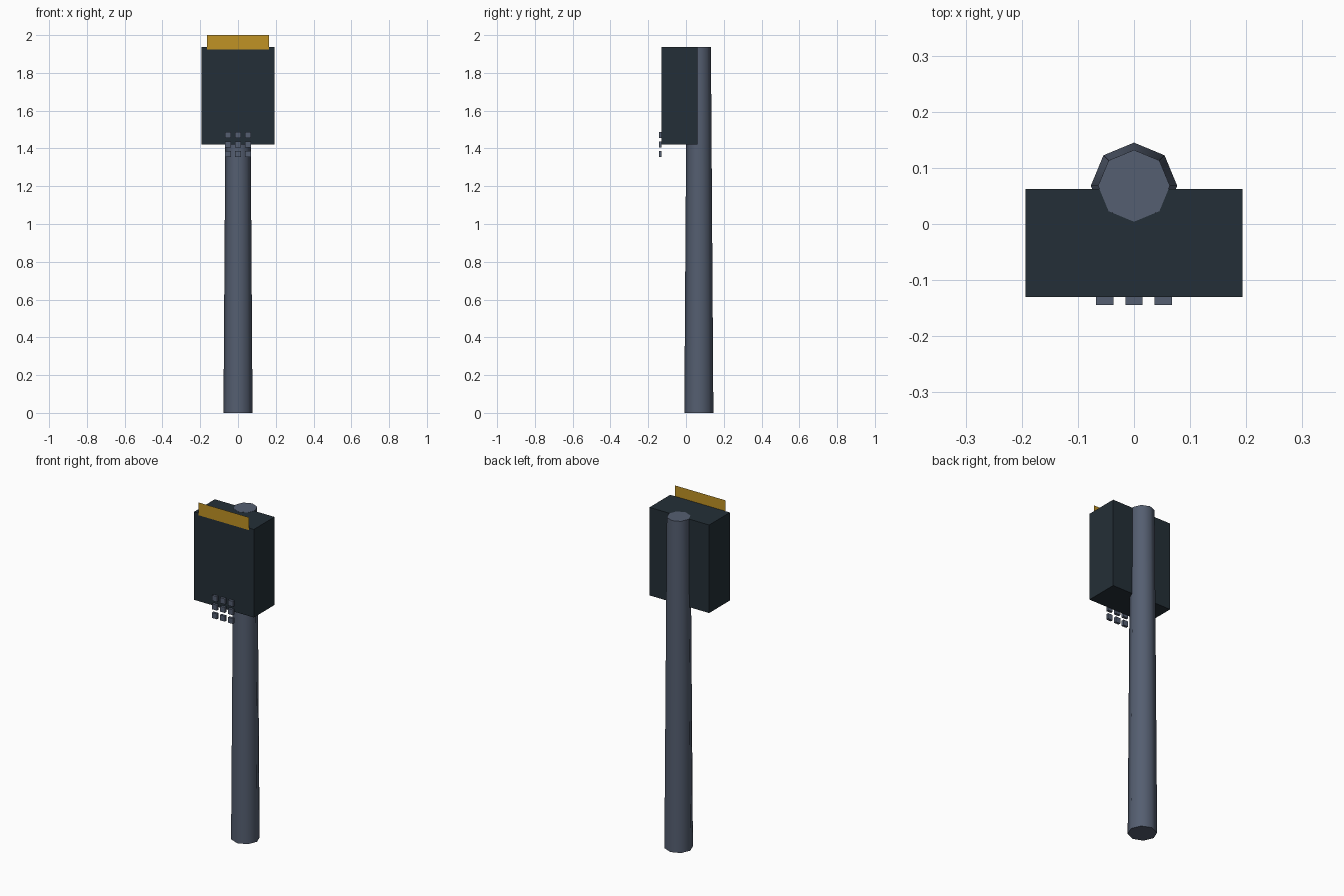
import bpy
import math

cube = bpy.data.objects.get("Cube")
if cube:
    bpy.data.objects.remove(cube, do_unlink=True)


def make_material(name, rgb):
    mat = bpy.data.materials.new(name)
    mat.use_nodes = True
    color = (*rgb, 1)
    mat.diffuse_color = color
    mat.node_tree.nodes["Principled BSDF"].inputs["Base Color"].default_value = color
    return mat


slate = make_material("slate grey", (0.09, 0.113, 0.164))
dark = make_material("dark blue grey", (0.0176, 0.0284, 0.0382))
gold = make_material("gold", (0.53, 0.29, 0.018))


def finish(name, mat):
    obj = bpy.context.object
    obj.name = name
    obj.data.materials.append(mat)
    return obj


def box(name, center, size, mat):
    bpy.ops.mesh.primitive_cube_add(size=1, location=center)
    obj = finish(name, mat)
    obj.scale = size
    bpy.ops.object.transform_apply(location=False, rotation=False, scale=True)
    return obj


# Tapered eight-sided pole with rounded shading
bpy.ops.mesh.primitive_cone_add(vertices=8, radius1=0.077, radius2=0.064,
                                depth=1.938, location=(0, 0.068, 0.969))
finish("pole", slate)
bpy.ops.object.shade_smooth_by_angle(angle=math.radians(50))

# Housing mounted on the front of the pole
box("housing", (0, -0.034, 1.679), (0.387, 0.192, 0.516), dark)

# Round dial lying flat on the housing front
bpy.ops.mesh.primitive_circle_add(vertices=32, radius=0.11, fill_type='NGON',
                                  location=(0, -0.1305, 1.76),
                                  rotation=(math.pi / 2, 0, 0))
finish("dial", dark)

# Thin sign standing above the housing front
bpy.ops.mesh.primitive_plane_add(size=1, location=(0, -0.131, 1.9625),
                                 rotation=(math.pi / 2, 0, 0))
finish("sign", gold).scale = (0.326, 0.075, 1)

# Keypad of three by three keys, hanging past the housing bottom
for row, z in enumerate((1.471, 1.421, 1.37)):
    for col in range(3):
        box(f"key_{row + 1}_{col + 1}", ((col - 1) * 0.052, -0.1365, z),
            (0.031, 0.015, 0.032), slate)
